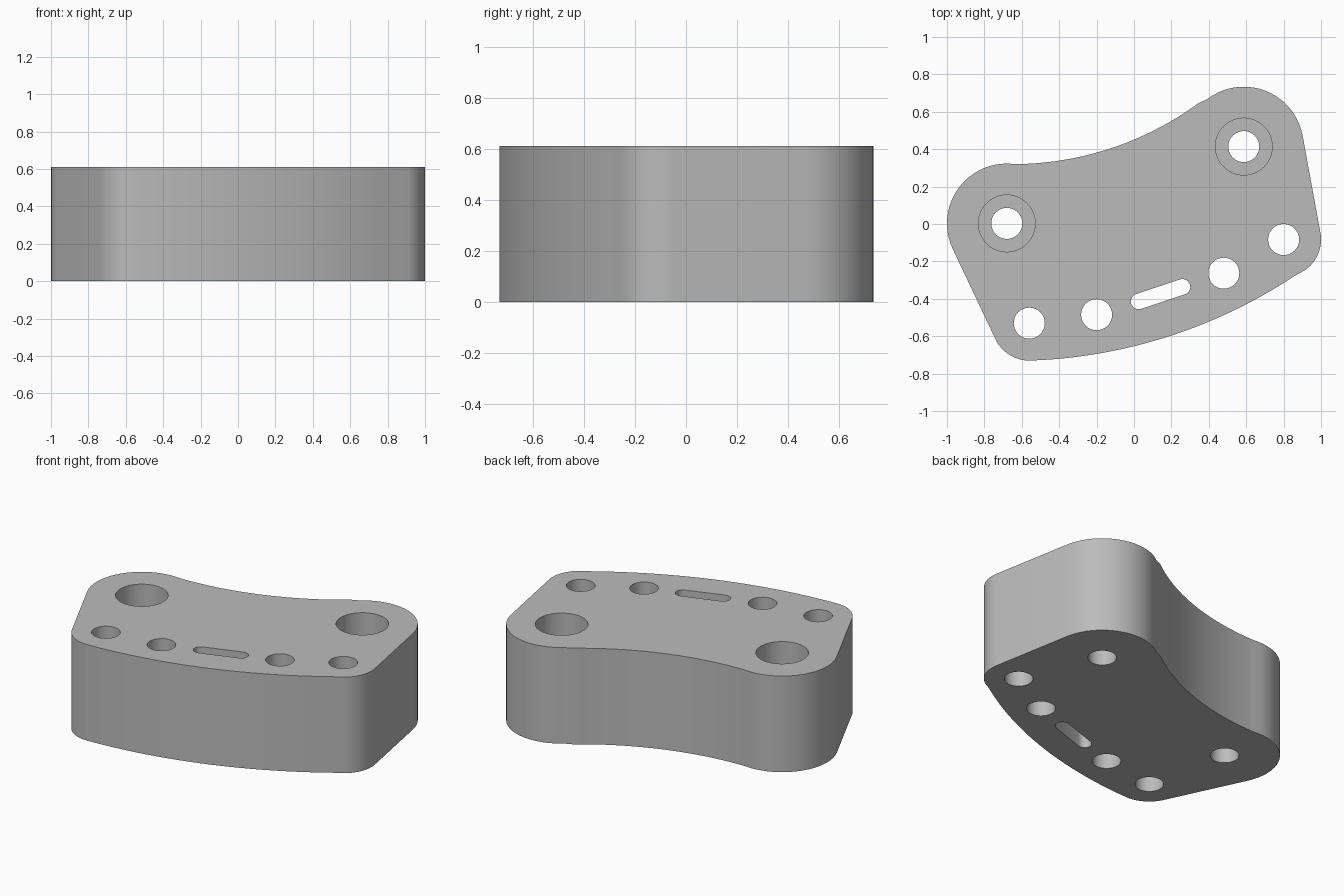
import bpy
import bmesh
import math
from mathutils import Vector

HEIGHT = 0.612
SWEEP = Vector((-0.65, 2.0))        # shared centre of the two long curves
BOSS_L = Vector((-0.68, 0.003))
BOSS_R = Vector((0.587, 0.414))
LUG_L = Vector((-0.56, -0.53))
LUG_R = Vector((0.8, -0.083))
BOSS, LUG = 0.32, 0.2               # corner radii

if "Cube" in bpy.data.objects:
    bpy.data.objects.remove(bpy.data.objects["Cube"])

grey = bpy.data.materials.new("plain grey")
grey.use_nodes = True
colour = (0.5, 0.5, 0.5, 1)
grey.diffuse_color = colour
grey.node_tree.nodes["Principled BSDF"].inputs["Base Color"].default_value = colour


def angle(v):
    return math.atan2(v.y, v.x)


def arc(c, r, start, end, steps):
    return [c + r * Vector((math.cos(a), math.sin(a)))
            for a in (start + (end - start) * i / steps for i in range(steps + 1))]


def corner(c, r, start, end):
    while end < start:
        end += math.tau
    return arc(c, r, start, end, 20)


def tangent(c1, r1, c2, r2):
    # outward normal of the straight side that touches both corners
    d = c2 - c1
    return angle(d) - math.acos((r1 - r2) / d.length)


def prism(name, outline, z0, z1):
    bm = bmesh.new()
    face = bm.faces.new([bm.verts.new((p.x, p.y, z0)) for p in outline])
    new = bmesh.ops.extrude_face_region(bm, geom=[face])["geom"]
    bmesh.ops.translate(bm, vec=(0, 0, z1 - z0),
                        verts=[g for g in new if isinstance(g, bmesh.types.BMVert)])
    bmesh.ops.recalc_face_normals(bm, faces=bm.faces)
    mesh = bpy.data.meshes.new(name)
    bm.to_mesh(mesh)
    bm.free()
    mesh.materials.append(grey)
    obj = bpy.data.objects.new(name, mesh)
    bpy.context.collection.objects.link(obj)
    return obj


# Outline, counter-clockwise from the left lug
left_side = tangent(BOSS_L, BOSS, LUG_L, LUG)
right_side = tangent(LUG_R, LUG, BOSS_R, BOSS)
lug_l, lug_r = angle(LUG_L - SWEEP), angle(LUG_R - SWEEP)
boss_l, boss_r = angle(SWEEP - BOSS_L), angle(SWEEP - BOSS_R)
outline = corner(LUG_L, LUG, left_side, lug_l)
outline += arc(SWEEP, 2.732, lug_l, lug_r, 24)[1:-1]
outline += corner(LUG_R, LUG, lug_r, right_side)
outline += corner(BOSS_R, BOSS, right_side, boss_r)
outline += arc(SWEEP, 1.68, boss_r - math.pi, boss_l - math.pi, 24)[1:-1]
outline += corner(BOSS_L, BOSS, boss_l, left_side)
body = prism("mounting_block", outline, 0, HEIGHT)


def cut(shape, z0=-0.1):
    cutter = prism("cutter", shape, z0, HEIGHT + 0.1)
    cutter.hide_render = True
    mod = body.modifiers.new("cut", 'BOOLEAN')
    mod.operation = 'DIFFERENCE'
    mod.solver = 'EXACT'
    mod.object = cutter
    bpy.ops.object.modifier_apply(modifier=mod.name)
    bpy.data.objects.remove(cutter)


bpy.ops.object.select_all(action='DESELECT')
body.select_set(True)
bpy.context.view_layer.objects.active = body

# Counterbores over the two bosses
for c in (BOSS_L, BOSS_R):
    cut(arc(c, 0.152, 0, math.tau, 48)[:-1], 0.3)

# Through holes
for c in (BOSS_L, BOSS_R, LUG_L, LUG_R, Vector((-0.2, -0.485)), Vector((0.48, -0.263))):
    cut(arc(c, 0.083, 0, math.tau, 32)[:-1])

# Slanted slot
a, b = Vector((0.025, -0.414)), Vector((0.259, -0.336))
side = angle(b - a) + math.pi / 2
cut(arc(a, 0.042, side, side + math.pi, 8) + arc(b, 0.042, side - math.pi, side, 8))

bpy.ops.object.shade_smooth_by_angle(angle=math.radians(30))
